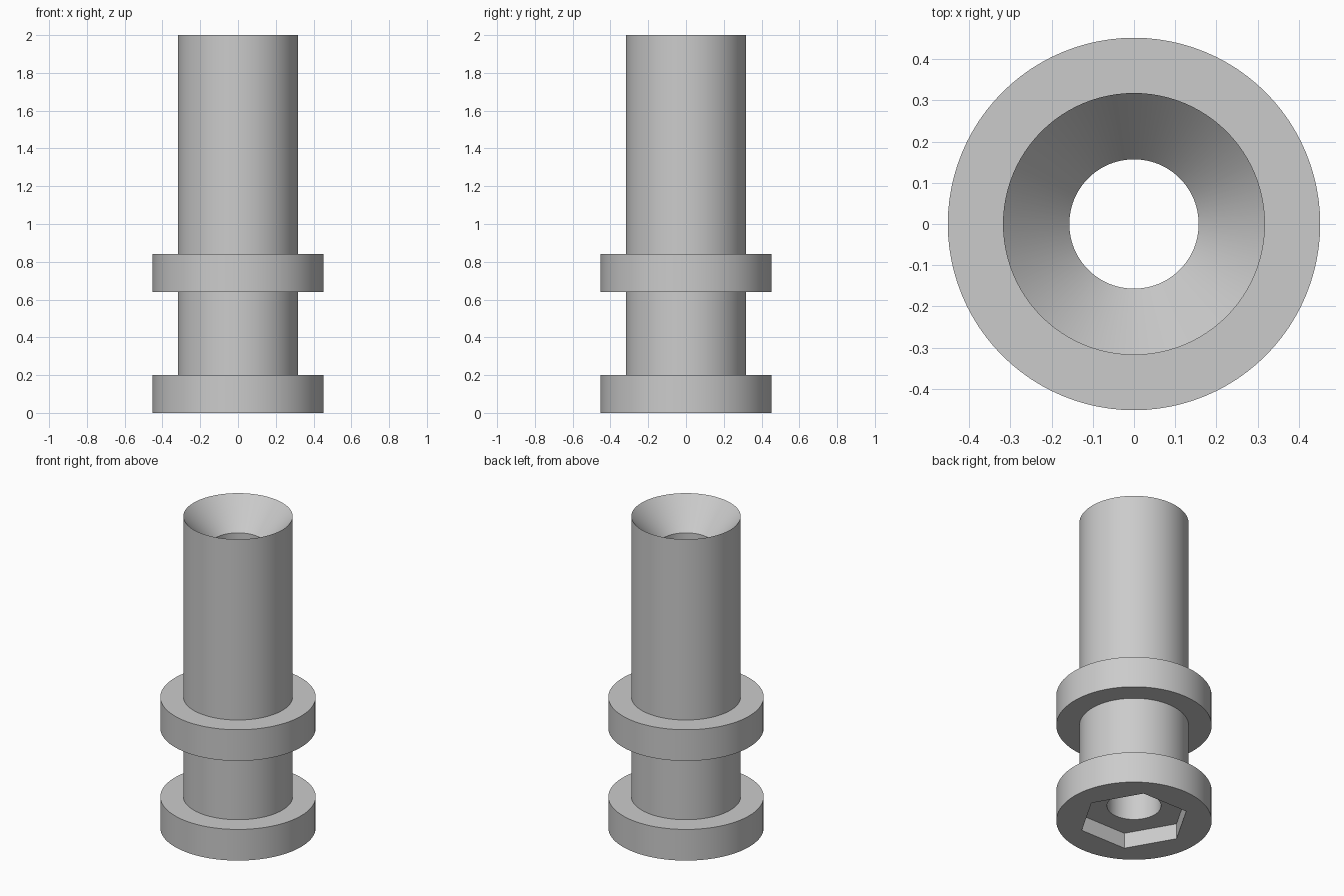
import bpy
import bmesh
import math

cube = bpy.data.objects.get("Cube")
if cube:
    bpy.data.objects.remove(cube, do_unlink=True)

SEGMENTS = 96
BODY, FLANGE, BORE, SOCKET = 0.318, 0.452, 0.157, 0.323


def make_material(name, rgb):
    mat = bpy.data.materials.new(name)
    mat.use_nodes = True
    color = (*rgb, 1.0)
    mat.diffuse_color = color
    mat.node_tree.nodes["Principled BSDF"].inputs["Base Color"].default_value = color
    return mat


def hex_radius(corner, angle):
    """Distance to the side of a hexagon with a corner on +x."""
    side = math.pi / 3
    return corner * math.cos(side / 2) / math.cos(angle % side - side / 2)


def ring(bm, radius, z, is_hex):
    verts = []
    for i in range(SEGMENTS):
        a = math.tau * i / SEGMENTS
        # the tiny shift keeps corner angles in the right sector
        r = hex_radius(radius, a + 1e-9) if is_hex else radius
        verts.append(bm.verts.new((r * math.cos(a), r * math.sin(a), z)))
    return verts


# Closed section: radius, height, hexagonal or round
profile = [
    # lower flange
    (FLANGE, 0, False), (FLANGE, 0.2, False), (BODY, 0.2, False),
    # middle flange
    (BODY, 0.64, False), (FLANGE, 0.64, False),
    (FLANGE, 0.84, False), (BODY, 0.84, False),
    # rim, countersink and bore
    (BODY, 2, False), (BORE, 1.82, False), (BORE, 0.1, False),
    # hexagonal socket in the base
    (SOCKET, 0.1, True), (SOCKET, 0, True),
]

bm = bmesh.new()
rings = [ring(bm, *point) for point in profile]
for lower, upper in zip(rings, rings[1:] + rings[:1]):
    for i in range(SEGMENTS):
        j = (i + 1) % SEGMENTS
        bm.faces.new((lower[i], lower[j], upper[j], upper[i]))
bmesh.ops.recalc_face_normals(bm, faces=bm.faces)

mesh = bpy.data.meshes.new("flanged_sleeve")
bm.to_mesh(mesh)
bm.free()
mesh.materials.append(make_material("plain grey", (0.6, 0.6, 0.6)))

sleeve = bpy.data.objects.new("flanged_sleeve", mesh)
bpy.context.collection.objects.link(sleeve)
bpy.ops.object.select_all(action="DESELECT")
sleeve.select_set(True)
bpy.context.view_layer.objects.active = sleeve
bpy.ops.object.shade_smooth_by_angle(angle=math.radians(30))
